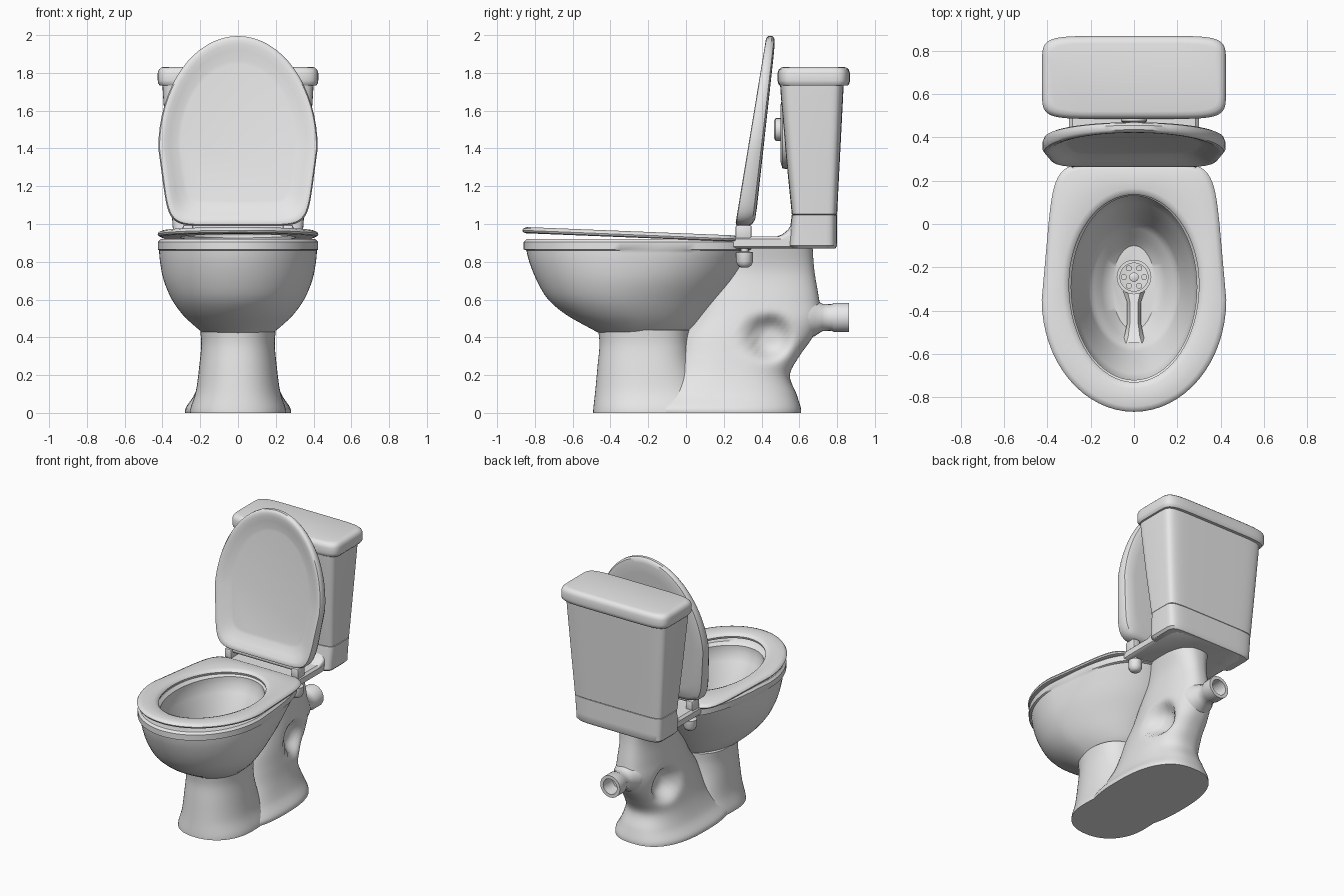
import bpy, bmesh, math
from mathutils import Vector

if "Cube" in bpy.data.objects:
    bpy.data.objects.remove(bpy.data.objects["Cube"])

N = 64
white = bpy.data.materials.new("white_ceramic")
white.diffuse_color = (0.8, 0.8, 0.8, 1)
white.use_nodes = True
white.node_tree.nodes["Principled BSDF"].inputs["Base Color"].default_value = white.diffuse_color


def spow(v, p):
    return math.copysign(abs(v) ** (2 / p), v)


def ring(z, hw, y0, y1, yc=None, pf=2, pb=2, taper=0):
    """Egg or rounded-box outline: separate front/back lengths and squareness."""
    yc = (y0 + y1) / 2 if yc is None else yc
    pts = []
    for i in range(N):
        a = 2 * math.pi * i / N
        c, s = math.cos(a), math.sin(a)
        p = pb if s > 0 else pf
        y = yc + spow(s, p) * ((y1 - yc) if s > 0 else (yc - y0))
        k = 1 - taper * max(0, (y - yc) / (y1 - yc))
        pts.append(Vector((hw * spow(c, p) * k, y, z)))
    return pts


def finish(bm, name, angle=40):
    bmesh.ops.recalc_face_normals(bm, faces=bm.faces)
    me = bpy.data.meshes.new(name)
    bm.to_mesh(me)
    bm.free()
    me.materials.append(white)
    ob = bpy.data.objects.new(name, me)
    bpy.context.collection.objects.link(ob)
    bpy.ops.object.select_all(action='DESELECT')
    ob.select_set(True)
    bpy.context.view_layer.objects.active = ob
    bpy.ops.object.shade_smooth_by_angle(angle=math.radians(angle))
    return ob


def loft(name, rings, loop=False, angle=40):
    bm = bmesh.new()
    vs = [[bm.verts.new(p) for p in r] for r in rings]
    pairs = list(zip(vs, vs[1:])) + ([(vs[-1], vs[0])] if loop else [])
    for a, b in pairs:
        n = len(a)
        for i in range(n):
            j = (i + 1) % n
            bm.faces.new((a[i], a[j], b[j], b[i]))
    if not loop:
        bm.faces.new(vs[0])
        bm.faces.new(vs[-1])
    return finish(bm, name, angle)


def smooth_table(rows, steps=6):
    """Catmull-Rom through parameter rows."""
    out = []
    for i in range(len(rows) - 1):
        a, b, c, d = (rows[max(i - 1, 0)], rows[i], rows[i + 1], rows[min(i + 2, len(rows) - 1)])
        for k in range(steps):
            t = k / steps
            out.append([0.5 * (2 * q + (r - p) * t + (2 * p - 5 * q + 4 * r - s) * t * t
                               + (3 * q - p - 3 * r + s) * t ** 3)
                        for p, q, r, s in zip(a, b, c, d)])
    return out + [list(rows[-1])]


def lathe(name, profile, centre, axis, n=24, loop=False):
    """Profile of (radius, distance along axis); axis is x, y or z."""
    def pt(r, h, i):
        a = 2 * math.pi * i / n
        c, s = r * math.cos(a), r * math.sin(a)
        v = {'x': (h, c, s), 'y': (c, h, s), 'z': (c, s, h)}[axis]
        return Vector(centre) + Vector(v)
    return loft(name, [[pt(r, h, i) for i in range(n)] for r, h in profile], loop)


def box(name, centre, size, bevel=0.01):
    bm = bmesh.new()
    bmesh.ops.create_cube(bm, size=1)
    for v in bm.verts:
        v.co = Vector(v.co[i] * size[i] + centre[i] for i in range(3))
    bmesh.ops.bevel(bm, geom=bm.edges[:], offset=bevel, segments=2, affect='EDGES', profile=0.5)
    return finish(bm, name)


# Bowl: outside up to the rim, then down the hollow inside
outer = smooth_table([(.42, .18, -.455, .0, 2), (.46, .23, -.53, .05, 2), (.52, .293, -.635, .10, 2),
                      (.60, .35, -.73, .17, 2), (.70, .393, -.79, .25, 2.2),
                      (.80, .413, -.83, .31, 2.6), (.86, .418, -.845, .34, 3)], 3)
rings = [ring(z, w, a, b, a + (b - a) * .45, 2, p, .1) for z, w, a, b, p in outer]
rings += [ring(z, w, -.735 - (w - .3), .14 + (w - .3) * 1.7, -.35, 2, 3.5, .12)
          for z, w in ((.865, .424), (.905, .424), (.92, .41))]
rings += [ring(z, w, a, b, -.29) for z, w, a, b in
          ((.92, .31, -.745, .15), (.90, .29, -.72, .13), (.85, .29, -.72, .13), (.80, .275, -.69, .10),
           (.70, .245, -.63, .05), (.60, .215, -.59, .01), (.56, .20, -.565, -.01),
           (.55, .185, -.555, -.02), (.50, .15, -.53, -.06), (.46, .10, -.49, -.10))]
loft("bowl", rings)

# Front pedestal column
loft("pedestal", [ring(z, w, a, b, -.2, 2.2, 2.4) for z, w, a, b in smooth_table(
    [(0, .255, -.492, .2), (.03, .25, -.49, .18), (.12, .222, -.48, .1), (.25, .205, -.468, .04),
     (.36, .195, -.458, .02), (.44, .20, -.465, .02)])])

# Trapway body behind the column, with a hollow pressed into each side
trap = [ring(z, w, a, b, None, 2.5, 2.5) for z, w, a, b in smooth_table(
    [(0, .28, -.3, .61), (.03, .275, -.3, .607), (.1, .23, -.22, .585), (.2, .195, -.11, .55),
     (.3, .175, -.06, .60), (.4, .162, -.02, .67), (.5, .15, .05, .715), (.6, .135, .10, .705),
     (.75, .12, .18, .68), (.88, .145, .22, .67)])]
for r in trap:
    for p in r:
        p.x *= 1 - .55 * math.exp(-(((p.y - .44) ** 2 + (p.z - .4) ** 2) / .011) ** 2)
loft("trapway", trap)

# Outlet pipe with hollow end
lathe("outlet_pipe", [(.12, .60), (.10, .68), (.073, .72), (.07, .77), (.078, .785), (.078, .862),
                      (.055, .862), (.052, .76)], (0, 0, .505), 'y')

# Rear deck, its fillet up the tank, and the tank foot
loft("rear_deck", [ring(z, w, .18, b, None, 8, 8) for z, w, b in
                   ((.87, .285, .78), (.88, .30, .79), (.92, .30, .79), (.935, .285, .78))])
loft("deck_fillet", [ring(z, .30, a, .78, None, 9, 9) for z, a in
                     ((.90, .43), (.93, .47), (.945, .51), (.97, .54), (1.01, .565))])
loft("tank_foot", [ring(z, w, a, b, None, 7, 7) for z, w, a, b in
                   ((.87, .325, .555, .79), (.885, .34, .54, .80), (.93, .342, .545, .80), (1.048, .35, .56, .80))])

# Tank and its lid
loft("tank", [ring(z, w, a, b, None, 8, 8) for z, w, a, b in
              ((1.045, .335, .57, .79), (1.052, .348, .56, .80), (1.35, .372, .53, .815),
               (1.68, .397, .502, .832), (1.74, .40, .498, .835))])
loft("tank_lid", [ring(z, .425 - d, .485 + d, .868 - d, None, 7, 7) for z, d in
                  ((1.732, .012), (1.745, .002), (1.76, 0), (1.80, 0), (1.817, .006), (1.828, .018), (1.832, .035))])

# Oval flush plate and knob on the tank front
lathe("flush_plate", [(.19, 0), (.185, -.025), (.15, -.035)], (0, .535, 1.48), 'y', 32)
lathe("flush_knob", [(.06, 0), (.06, -.03), (.045, -.04)], (0, .505, 1.50), 'y')

# Seat: tilted ring with rounded edge
seat = [ring(z, .426 - d, -.867 + d, .28 - d, -.35, 2, 8, .13) for z, d in
        ((.905, .02), (.91, .005), (.92, 0), (.93, .006), (.938, .025))]
seat += [ring(z, .30 + d, -.73 - d, .135 + d, -.28) for z, d in
         ((.938, .03), (.93, .008), (.92, 0), (.905, .005))]
for r in seat:
    for p in r:
        p.z += .04 * (.3 - p.y)
loft("seat", seat, loop=True)

# Raised lid: outline drawn flat, stood up and leaned back, hollow towards the front
lid = []
for k, f in ((.80, 1), (.93, .97), (.98, .85), (1, .6), (1, .2), (.985, .04), (.96, 0), (.92, .05),
             (.86, .2), (.76, .42), (.72, .46)):
    r = ring(0, .422 * k, -.47 - .535 * k, -.47 + .47 * k, -.47 + .06 * k, 2, 8, .13)
    lid.append([Vector((p.x, .26 - .165 * p.y + f * (.105 + .055 * p.y), .99 - p.y)) for p in r])
loft("lid", lid)

# Hinges, with bolts below the deck
lathe("hinge_bar", [(.022, -.24), (.022, .24)], (0, .30, .985), 'x')
for side, sx in (("left", -1), ("right", 1)):
    box("hinge_" + side, (sx * .265, .305, .955), (.055, .085, .08))
    lathe("hinge_bolt_" + side, [(.02, .77), (.035, .78), (.045, .80), (.045, .85), (.02, .855), (.02, .89)],
          (sx * .25, .31, 0), 'z', 12)

# Drain grate with petals and a channel in the bowl bottom
lathe("drain_ring", [(.065, .47), (.08, .47), (.08, .50), (.065, .50)], (0, -.245, 0), 'z', 24, True)
lathe("drain_hub", [(.022, .46), (.022, .495), (.012, .50)], (0, -.245, 0), 'z', 12)
for i in range(6):
    a = math.tau * i / 6
    lathe("drain_petal_%d" % i, [(.014, .46), (.014, .49)],
          (.047 * math.cos(a), -.245 + .047 * math.sin(a), 0), 'z', 8)
channel = [[Vector((x, y, z)) for x, z in ((-w, h - .03), (-w * .6, h), (w * .6, h), (w, h - .03))]
           for y, w, h in ((-.31, .05, .49), (-.36, .032, .50), (-.46, .032, .51), (-.52, .045, .535), (-.55, .06, .555))]
loft("drain_channel", channel)
